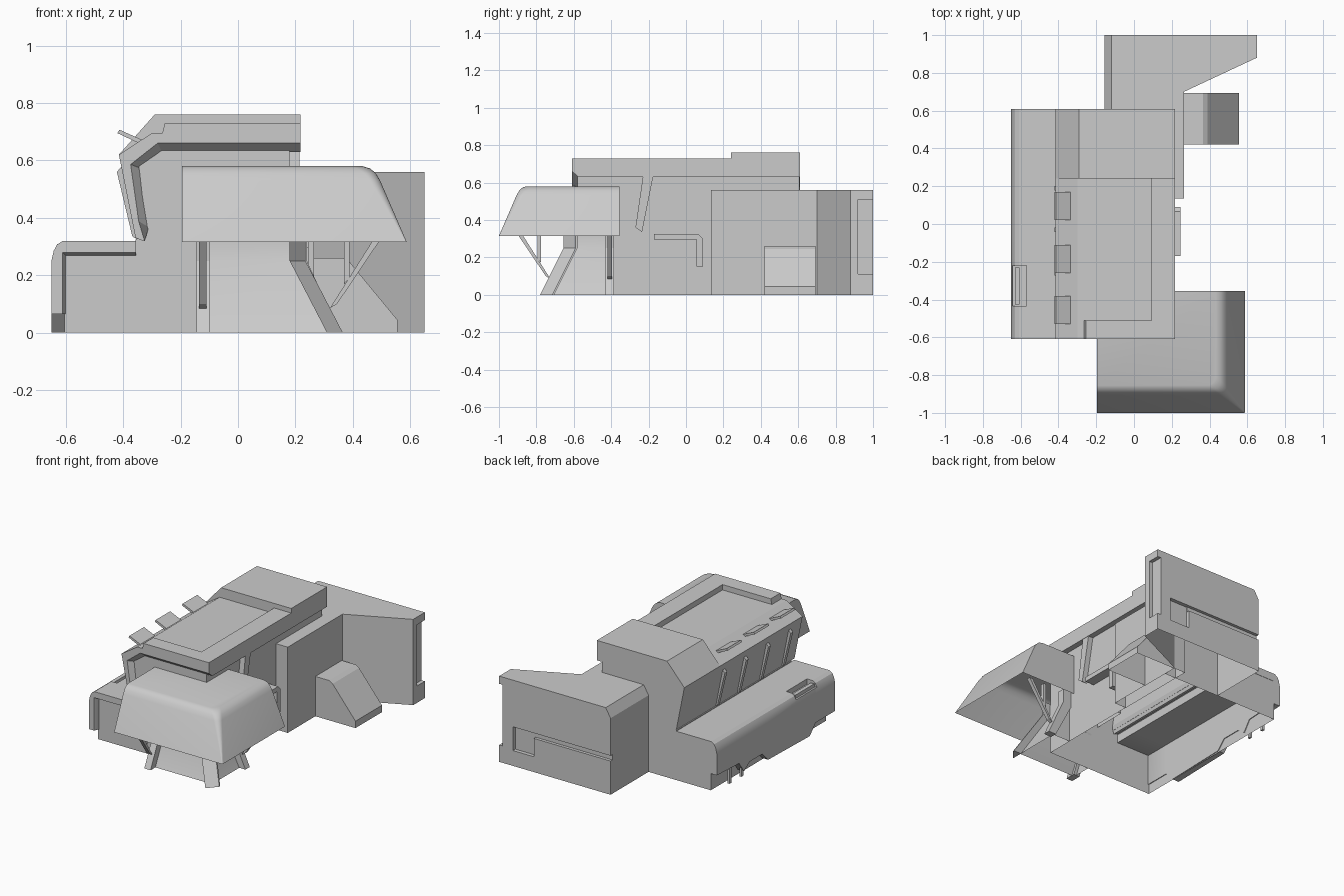
import bpy, bmesh, math
from mathutils import Vector

if "Cube" in bpy.data.objects:
    bpy.data.objects.remove(bpy.data.objects["Cube"], do_unlink=True)

grey = bpy.data.materials.new("plain_grey")
grey.use_nodes = True
grey.diffuse_color = (0.6, 0.6, 0.6, 1)
grey.node_tree.nodes["Principled BSDF"].inputs["Base Color"].default_value = (0.6, 0.6, 0.6, 1)


def loft(name, loops):
    """Join equal-length loops of points into a capped solid."""
    bm = bmesh.new()
    rings = [[bm.verts.new(p) for p in loop] for loop in loops]
    n = len(rings[0])
    for a, b in zip(rings, rings[1:]):
        for i in range(n):
            j = (i + 1) % n
            bm.faces.new((a[i], a[j], b[j], b[i]))
    bm.faces.new(rings[0])
    bm.faces.new(rings[-1])
    bmesh.ops.recalc_face_normals(bm, faces=bm.faces)
    mesh = bpy.data.meshes.new(name)
    bm.to_mesh(mesh)
    bm.free()
    mesh.materials.append(grey)
    obj = bpy.data.objects.new(name, mesh)
    bpy.context.collection.objects.link(obj)
    return obj


def along_y(name, profile, y0, y1):
    return loft(name, [[(x, y, z) for x, z in profile] for y in (y0, y1)])


def along_x(name, profile, x0, x1):
    return loft(name, [[(x, y, z) for y, z in profile] for x in (x0, x1)])


def rect(x0, x1, y0, y1, z):
    return [(x0, y0, z), (x1, y0, z), (x1, y1, z), (x0, y1, z)]


def box(name, x, y, z):
    return loft(name, [rect(*x, *y, h) for h in z])


def cut(obj, cutter):
    mod = obj.modifiers.new("cut", 'BOOLEAN')
    mod.object, mod.operation, mod.solver = cutter, 'DIFFERENCE', 'EXACT'
    bpy.context.view_layer.objects.active = obj
    bpy.ops.object.modifier_apply(modifier=mod.name)
    bpy.data.objects.remove(cutter, do_unlink=True)


def open_bottom(obj, level=0.0):
    bm = bmesh.new()
    bm.from_mesh(obj.data)
    under = [f for f in bm.faces if all(abs(v.co.z - level) < 1e-4 for v in f.verts)]
    bmesh.ops.delete(bm, geom=under, context='FACES')
    bm.to_mesh(obj.data)
    bm.free()


def smooth(obj, angle):
    bpy.ops.object.select_all(action='DESELECT')
    obj.select_set(True)
    bpy.context.view_layer.objects.active = obj
    bpy.ops.object.shade_smooth_by_angle(angle=math.radians(angle))


# Hollow main hall
open_bottom(along_y("main_hall", [
    (-.605, 0), (-.605, .27), (-.357, .27), (-.357, .325), (-.318, .34), (-.345, .58),
    (-.265, .635), (.18, .635), (.18, 0)], -.58, .608))

# Upper shell: leaning left wall and roof, with a chamfered front opening
wall = [(-.415, .62), (-.357, .33), (-.325, .318)]
inner_front = [(-.346, .388), (-.374, .586), (-.28, .66), (.217, .66)]
inner_back = [(-.311, .367), (-.345, .575), (-.265, .63), (.217, .63)]
front = [(.217, .695), (-.3, .695)] + wall
loft("upper_shell", [[(x, y, z) for x, z in front + inner] for y, inner in
                     ((-.61, inner_front), (-.575, inner_back), (.24, inner_back))])
along_y("rear_shell", [(.217, .76), (-.29, .76)] + wall + inner_back, .24, .61)

# Raised roof rim
box("roof_rim_side", (.093, .217), (-.61, .24), (.69, .73))
along_y("roof_rim_front", [(-.265, .69), (-.255, .73), (.1, .73), (.1, .69)], -.61, -.51)

# Rounded lower side shell, with a stepped lower edge
sections = [(-.61, .065, 0), (-.58, .065, .012), (-.41, .065, .012), (-.35, 0, .012),
            (.08, .01, .012), (.14, .07, .012), (.27, .07, .012), (.33, .03, .012),
            (.38, .1, .012), (.61, .11, .012)]
side_shell = loft("lower_side_shell", [[
    (-.65, y, low), (-.65, y, .25), (-.642, y, .285), (-.63, y, .307), (-.61, y, .32),
    (-.355, y, .32), (-.355, y, .28 - d), (-.612 + d, y, .28 - d), (-.612 + d, y, low)]
    for y, low, d in sections])
cut(side_shell, box("vent_cutter", (-.7, -.57), (-.435, -.22), (.285, .4)))
smooth(side_shell, 28)
box("vent_bar", (-.63, -.605), (-.425, -.23), (.285, .308))
for y in (.34, .46):
    box("side_foot", (-.645, -.63), (y - .01, y + .01), (0, .12))

# Ribs and awnings on the leaning wall
for y in (.19, -.03, -.26, -.49):
    along_y("wall_rib", [(-.35, .325), (-.368, .335), (-.422, .56), (-.40, .585), (-.35, .34)],
            y - .012, y + .012)
for y in (.095, -.185, -.455):
    along_y("awning", [(-.42, .695), (-.413, .707), (-.335, .672), (-.335, .655)],
            y - .075, y + .075)

# Right wall trim
along_x("leaning_pillar", [(-.23, .635), (-.27, .36), (-.235, .335), (-.175, .635)], .17, .215)
along_x("wall_bracket", [(-.17, .325), (.065, .325), (.09, .3), (.09, .15),
                         (.055, .15), (.055, .295), (-.17, .295)], .17, .245)

# Rear wing with chamfered top edge and recessed details
wing = loft("rear_wing", [[
    (x, .608, z), (.265, .608, z), (.265, .7, z), (.65, .88, z), (.65, 1, z), (x, 1, z)]
    for x, z in ((-.155, 0), (-.155, .5), (-.12, .56))])
cut(wing, box("end_cutter", (.625, .8), (.92, 1.1), (.11, .51)))
cut(wing, box("window_cutter", (.4, .55), (.975, 1.1), (.1, .255)))
cut(wing, box("groove_cutter", (-.3, .41), (.98, 1.1), (.22, .255)))
open_bottom(wing)
open_bottom(box("wing_link", (.178, .265), (.135, .695), (0, .56)))
open_bottom(along_y("sloped_annex", [
    (.262, 0), (.262, .26), (.365, .26), (.39, .245), (.555, .045), (.555, 0)], .42, .693))


# Porch canopy, its front right corner rounding as it rises
def canopy_loop(right, front, radius, z):
    loop = [(-.195, -.355, z), (-.195, front, z)]
    for i in range(7):
        a = math.radians(-90 + 15 * i)
        loop.append((right - radius + radius * math.cos(a),
                     front + radius + radius * math.sin(a), z))
    return loop + [(right, -.355, z)]


canopy = loft("porch_canopy", [canopy_loop(*s) for s in (
    (.588, -1, .004, .315), (.495, -.907, .035, .53), (.48, -.893, .04, .555),
    (.46, -.876, .045, .572), (.433, -.855, .05, .58))])
open_bottom(canopy, .315)
smooth(canopy, 35)

# Flared porch base wrapping the hall corner
base = loft("porch_base", [[
    (-.12, y, z), (x, y, z), (x, -.4, z), (.178, -.4, z), (.178, -.578, z), (-.12, -.578, z)]
    for x, y, z in ((.31, -.71, 0), (.185, -.588, .25), (.183, -.585, .33))])
open_bottom(base)
smooth(base, 35)

# Porch posts kinked to follow the flare
posts = {
    "porch_front_post": ((-.145, -.1, -.76, -.69), (-.145, -.1, -.64, -.575)),
    "porch_side_post": ((.3, .355, -.43, -.385), (.17, .24, -.43, -.385)),
}
for name, (foot, head) in posts.items():
    loft(name, [rect(*foot, 0), rect(*head, .25), rect(*head, .34)])
# Corner post with a diagonal outer face
loft("porch_corner_post", [
    [(x, y, z), (x + .055, y + .065, z), (x + .055, y + .075, z), (x, y + .075, z)]
    for x, y, z in ((.31, -.78, 0), (.18, -.655, .25), (.18, -.655, .34))])

# Canopy braces: a slanted strut and a short upright, on the front and the right side
slant = [(0, .085), (.155, .33), (.18, .33), (.025, .1)]
upright = [(.05, .17), (.05, .33), (.068, .33), (.068, .19)]
for part, shape in (("slanted_brace", slant), ("upright_brace", upright)):
    along_x("front_" + part, [(-.725 - d, z) for d, z in shape], -.135, -.11)
    along_y("side_" + part, [(.32 + d, z) for d, z in shape], -.42, -.395)
